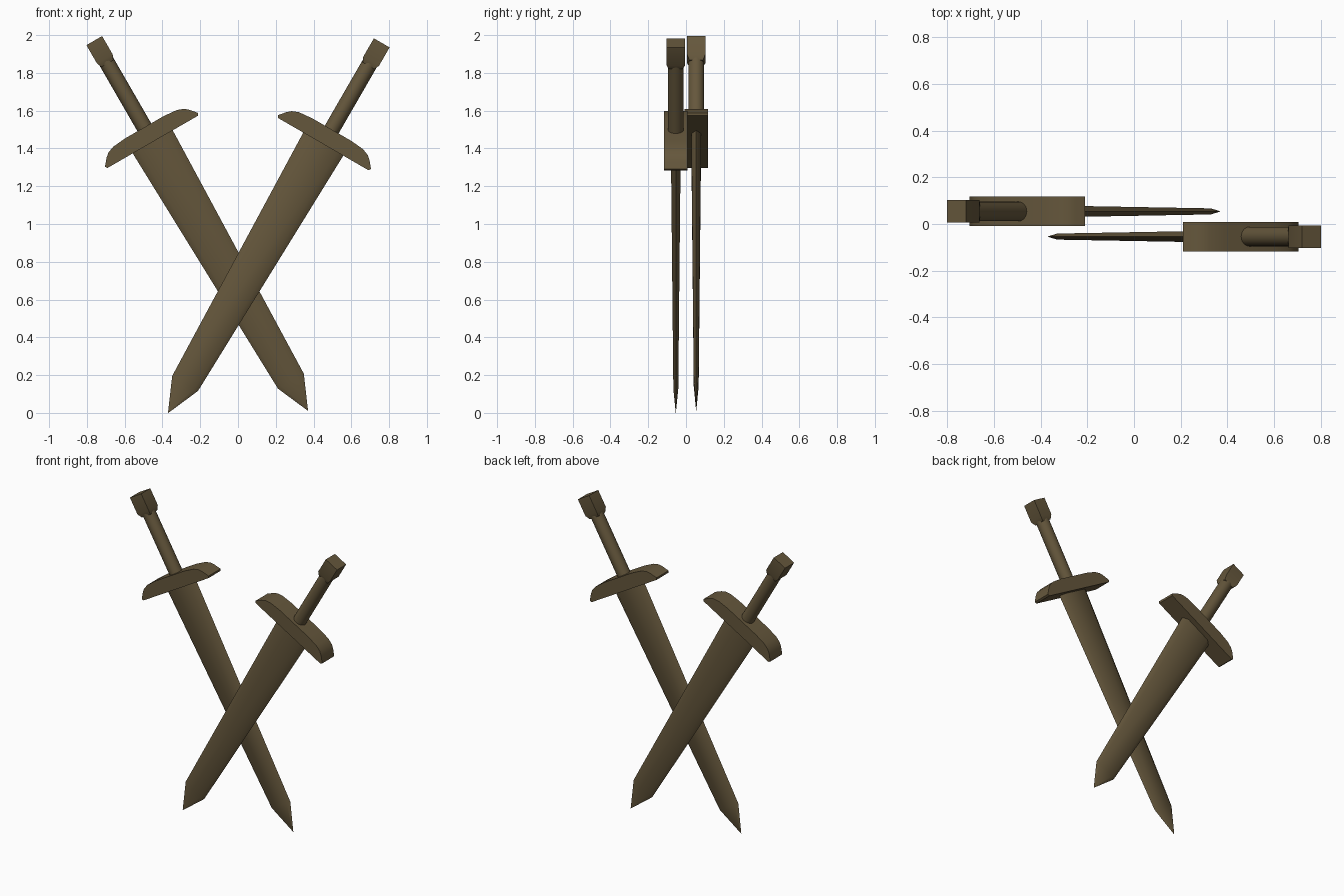
import bpy, bmesh
from math import radians, sin, cos, pi
from mathutils import Matrix

if "Cube" in bpy.data.objects:
    bpy.data.objects.remove(bpy.data.objects["Cube"])

mat = bpy.data.materials.new("dark_bronze")
mat.diffuse_color = (0.13, 0.095, 0.045, 1)
mat.use_nodes = True
mat.node_tree.nodes["Principled BSDF"].inputs["Base Color"].default_value = mat.diffuse_color


def loft(bm, rings):
    """Skin a list of point rings and cap both ends."""
    vs = [[bm.verts.new(p) for p in r] for r in rings]
    n = len(vs[0])
    for a, b in zip(vs, vs[1:]):
        for i in range(n):
            j = (i + 1) % n
            bm.faces.new((a[i], a[j], b[j], b[i]))
    bm.faces.new(vs[0][::-1])
    bm.faces.new(vs[-1])


def finish(name, bm, matrix, angle, bevel=0):
    if bevel:
        edges = [e for e in bm.edges if e.calc_face_angle(0) > radians(50)]
        bmesh.ops.bevel(bm, geom=edges, offset=bevel, segments=2,
                        profile=0.5, affect='EDGES')
    bmesh.ops.remove_doubles(bm, verts=bm.verts, dist=1e-4)
    bmesh.ops.recalc_face_normals(bm, faces=bm.faces)
    bm.transform(matrix)
    me = bpy.data.meshes.new(name)
    bm.to_mesh(me)
    bm.free()
    me.materials.append(mat)
    ob = bpy.data.objects.new(name, me)
    bpy.context.collection.objects.link(ob)
    bpy.ops.object.select_all(action='DESELECT')
    ob.select_set(True)
    bpy.context.view_layer.objects.active = ob
    bpy.ops.object.shade_smooth_by_angle(angle=radians(angle))


def hexagon(s, w, t):
    f = 0.72 * w
    return [(-w, 0, s), (-f, -t, s), (f, -t, s), (w, 0, s), (f, t, s), (-f, t, s)]


def square(s, h):
    return [(-h, -h, s), (h, -h, s), (h, h, s), (-h, h, s)]


def circle(s, r, n=24):
    return [(r * cos(2 * pi * i / n), r * sin(2 * pi * i / n), s) for i in range(n)]


def sword(side, m):
    # Blade: flat faces, ground edges, pointed tip at the local origin
    bm = bmesh.new()
    loft(bm, [hexagon(0.0, 0.0008, 0.0004), hexagon(0.18, 0.079, 0.013),
              hexagon(1.67, 0.123, 0.026)])
    finish(side + "_blade", bm, m, 45)

    # Crossguard: half profile mirrored, extruded in depth
    half = [(0.277, 1.643), (0.285, 1.655), (0.254, 1.692), (0.232, 1.711),
            (0.195, 1.725), (0.12, 1.732)]
    prof = half + [(-x, z) for x, z in reversed(half)]
    bm = bmesh.new()
    loft(bm, [[(x, y, z) for x, z in prof] for y in (-0.063, 0.063)])
    finish(side + "_guard", bm, m, 40, 0.006)

    # Grip
    bm = bmesh.new()
    loft(bm, [circle(1.70, 0.042), circle(2.15, 0.042)])
    finish(side + "_grip", bm, m, 40)

    # Pommel: cube with a tapered base
    bm = bmesh.new()
    loft(bm, [square(2.122, 0.036), square(2.15, 0.048), square(2.262, 0.048)])
    finish(side + "_pommel", bm, m, 30, 0.003)


# Two crossed swords, the right-leaning one in front
for side, k, z in (("front", 1, 0.0), ("back", -1, 0.012)):
    sword(side, Matrix.Translation((-0.37 * k, -0.054 * k, z))
          @ Matrix.Rotation(radians(30 * k), 4, 'Y'))
